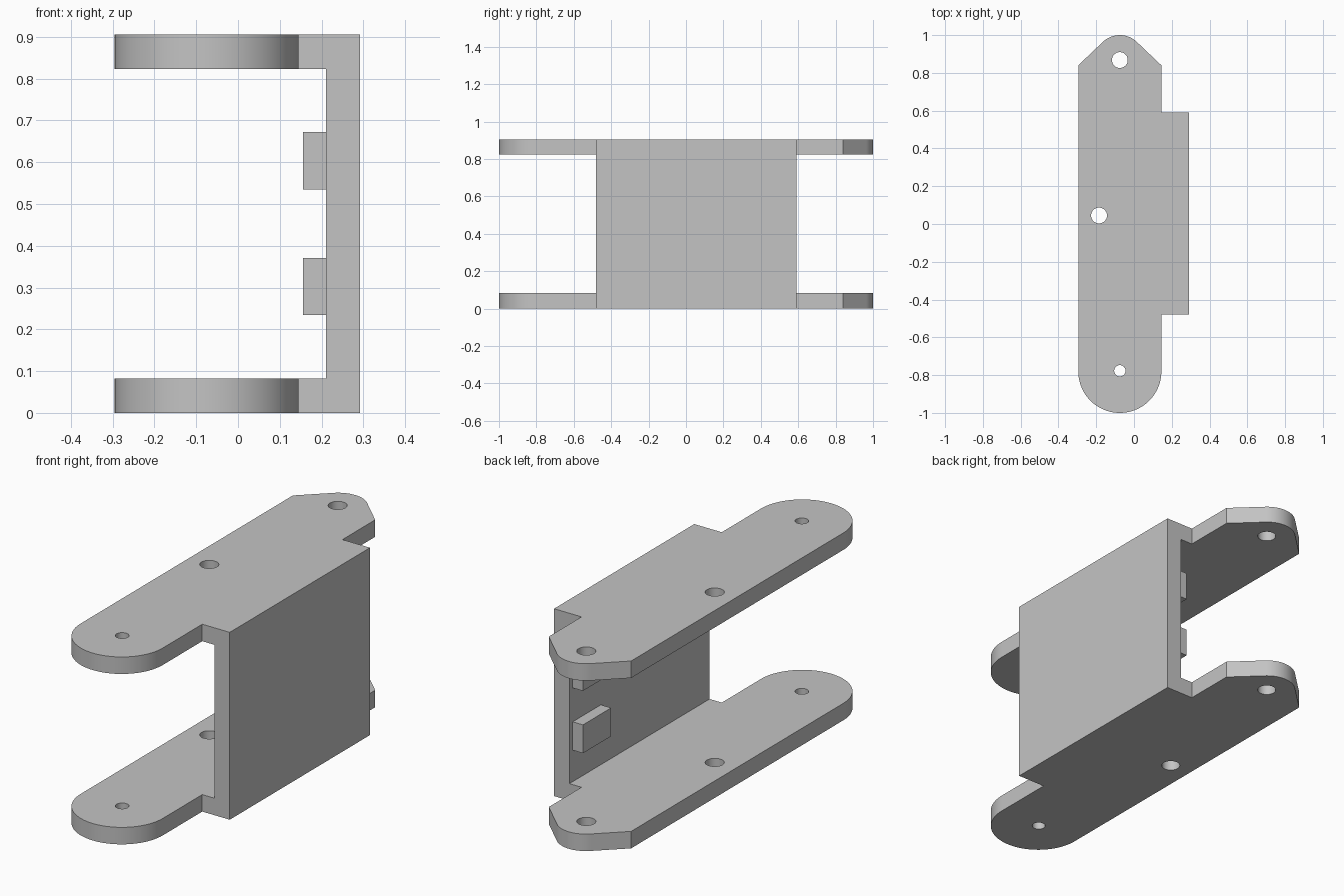
import bpy, bmesh
from math import cos, sin, pi, radians
from mathutils import Matrix, Vector

cube = bpy.data.objects.get("Cube")
if cube:
    bpy.data.objects.remove(cube, do_unlink=True)

# Main sizes
HEIGHT, THICK = 0.905, 0.082
PLATE_X, HALF = -0.075, 0.22
WALL_OUT, WALL_FRONT, WALL_BACK = 0.292, -0.48, 0.59
WALL_IN = WALL_OUT - THICK

grey = bpy.data.materials.new("plain grey")
grey.use_nodes = True
grey.diffuse_color = (0.55, 0.55, 0.55, 1)
grey.node_tree.nodes["Principled BSDF"].inputs["Base Color"].default_value = grey.diffuse_color


def to_object(name, bm):
    bmesh.ops.recalc_face_normals(bm, faces=bm.faces[:])
    mesh = bpy.data.meshes.new(name)
    bm.to_mesh(mesh)
    bm.free()
    mesh.materials.append(grey)
    obj = bpy.data.objects.new(name, mesh)
    bpy.context.collection.objects.link(obj)
    return obj


def box(name, low, high):
    low, high = Vector(low), Vector(high)
    bm = bmesh.new()
    place = Matrix.Translation((low + high) / 2) @ Matrix.Diagonal((*(high - low), 1))
    bmesh.ops.create_cube(bm, size=1, matrix=place)
    return to_object(name, bm)


def drill(name, x, y, radius):
    bm = bmesh.new()
    bmesh.ops.create_cone(bm, cap_ends=True, segments=32, radius1=radius, radius2=radius,
                          depth=HEIGHT * 2, matrix=Matrix.Translation((x, y, HEIGHT / 2)))
    return to_object(name, bm)


def arc(y, radius, start, end, steps):
    angles = [radians(start + (end - start) * i / steps) for i in range(steps + 1)]
    return [(PLATE_X + radius * cos(a), y + radius * sin(a)) for a in angles]


def cut(obj, cutter):
    cutter.hide_render = True
    mod = obj.modifiers.new("cut", "BOOLEAN")
    mod.operation, mod.solver, mod.object = "DIFFERENCE", "EXACT", cutter
    bpy.context.view_layer.objects.active = obj
    bpy.ops.object.modifier_apply(modifier=mod.name)
    bpy.data.objects.remove(cutter, do_unlink=True)


# Bracket: plan outline with round front, tapered back and side wall, at full height
left, right = PLATE_X - HALF, PLATE_X + HALF
outline = arc(-1 + HALF, HALF, 180, 360, 40)
outline += [(right, WALL_FRONT), (WALL_OUT, WALL_FRONT), (WALL_OUT, WALL_BACK),
            (right, WALL_BACK), (right, 0.84)]
outline += arc(0.87, 0.13, 45, 135, 20)
outline += [(left, 0.84)]
bm = bmesh.new()
base = bm.faces.new([bm.verts.new((x, y, 0)) for x, y in outline])
top = bmesh.ops.extrude_face_region(bm, geom=[base])["geom"]
bmesh.ops.translate(bm, vec=(0, 0, HEIGHT), verts=[v for v in top if isinstance(v, bmesh.types.BMVert)])
if base.is_valid and len([f for f in bm.faces if len(f.verts) > 4]) < 2:
    bm.faces.new([v for v in bm.verts if v.co.z == 0])
bracket = to_object("bracket", bm)

# Open the space between the two plates, then drill through both
cut(bracket, box("cavity_cutter", (-1, -2, THICK), (WALL_IN, 2, HEIGHT - THICK)))
for x, y, radius in ((PLATE_X, 0.868, 0.042), (-0.185, 0.045, 0.042), (PLATE_X, -0.777, 0.03)):
    cut(bracket, drill("hole_cutter", x, y, radius))

# Two small blocks on the inside of the wall
tabs = [box(name, (0.155, 0.35, z), (WALL_IN + 0.01, 0.565, z + 0.137))
        for name, z in (("lower_tab", 0.234), ("upper_tab", 0.535))]

# Smooth the round edges and keep the corners sharp
bpy.ops.object.select_all(action="DESELECT")
bracket.select_set(True)
bpy.context.view_layer.objects.active = bracket
bpy.ops.object.shade_smooth_by_angle(angle=radians(25))
